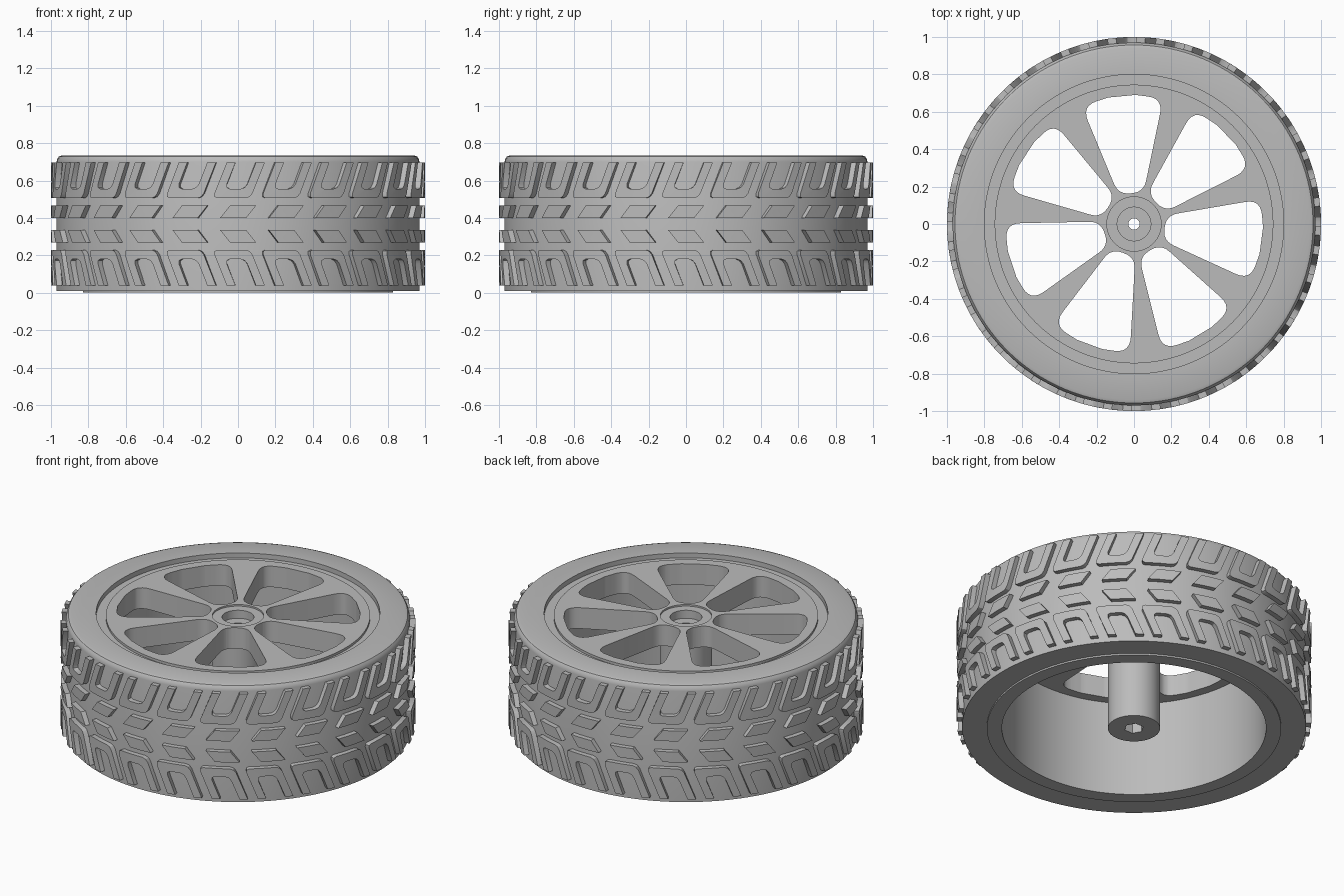
import bpy, bmesh
from math import sin, cos, pi, radians, tau

cube = bpy.data.objects.get("Cube")
if cube:
    bpy.data.objects.remove(cube)

grey = bpy.data.materials.new("plain_grey")
grey.use_nodes = True
colour = (0.5, 0.5, 0.5, 1)
grey.diffuse_color = colour
grey.node_tree.nodes["Principled BSDF"].inputs["Base Color"].default_value = colour


def finish(bm, name):
    bmesh.ops.recalc_face_normals(bm, faces=bm.faces)
    mesh = bpy.data.meshes.new(name)
    bm.to_mesh(mesh)
    bm.free()
    mesh.materials.append(grey)
    obj = bpy.data.objects.new(name, mesh)
    bpy.context.collection.objects.link(obj)
    return obj


def select(obj):
    bpy.ops.object.select_all(action='DESELECT')
    obj.select_set(True)
    bpy.context.view_layer.objects.active = obj


def smooth(obj):
    select(obj)
    bpy.ops.object.shade_smooth_by_angle(angle=radians(30))


def revolve(name, profile, steps=128):
    """Turn a closed (radius, height) outline around z."""
    bm = bmesh.new()
    verts = [bm.verts.new((r, 0, z)) for r, z in profile]
    edges = [bm.edges.new((v, verts[i - 1])) for i, v in enumerate(verts)]
    bmesh.ops.spin(bm, geom=verts + edges, cent=(0, 0, 0), axis=(0, 0, 1),
                   angle=tau, steps=steps, use_merge=True)
    bmesh.ops.remove_doubles(bm, verts=bm.verts, dist=1e-5)
    return finish(bm, name)


def prism(bm, points, z0, z1):
    face = bm.faces.new([bm.verts.new((x, y, z0)) for x, y in points])
    top = bmesh.ops.extrude_face_region(bm, geom=[face])["geom"]
    for v in top:
        if isinstance(v, bmesh.types.BMVert):
            v.co.z = z1


def rounded(points, radii, steps=6):
    """Replace each corner by a small curve."""
    out = []
    n = len(points)
    for i, (p, r) in enumerate(zip(points, radii)):
        if not r:
            out.append(p)
            continue
        ends = []
        for q in (points[i - 1], points[(i + 1) % n]):
            d = ((q[0] - p[0]) ** 2 + (q[1] - p[1]) ** 2) ** 0.5
            ends.append([p[k] + (q[k] - p[k]) * r / d for k in (0, 1)])
        for s in range(steps + 1):
            t = s / steps
            out.append([(1 - t) ** 2 * ends[0][k] + 2 * t * (1 - t) * p[k]
                        + t * t * ends[1][k] for k in (0, 1)])
    return out


# Tyre body with a rounded upper shoulder
tyre = revolve("tyre", [
    (0.80, 0.01), (0.97, 0.01), (0.97, 0.70), (0.966, 0.717),
    (0.957, 0.729), (0.94, 0.735), (0.80, 0.735)])
smooth(tyre)

# Rim barrel, spoked disc and hub in one turned piece
rim = revolve("rim", [
    (0.03, 0), (0.147, 0), (0.147, 0.59), (0.745, 0.59), (0.745, 0),
    (0.83, 0), (0.83, 0.012), (0.80, 0.012), (0.80, 0.705),
    (0.745, 0.705), (0.745, 0.72), (0.145, 0.72), (0.145, 0.71),
    (0.09, 0.71), (0.09, 0.66), (0.03, 0.66)])

# Seven spoke windows and the hexagonal axle socket
bm = bmesh.new()
arc = [(0.69 * cos(radians(a)), 0.69 * sin(radians(a))) for a in (18.5, 6, -6, -18.5)]
window = rounded([(0.165, -0.068), (0.165, 0.068)] + arc,
                 [0.062, 0.062, 0.085, 0, 0, 0.085])
for i in range(7):
    a = radians(95.4) + i * tau / 7
    prism(bm, [(x * cos(a) - y * sin(a), x * sin(a) + y * cos(a)) for x, y in window],
          0.5, 0.8)
prism(bm, [(0.055 * cos(i * pi / 3), 0.055 * sin(i * pi / 3)) for i in range(6)], -0.1, 0.3)
cutter = finish(bm, "window_cutter")
cutter.hide_render = True
cut = rim.modifiers.new("windows", 'BOOLEAN')
cut.object = cutter
cut.solver = 'EXACT'
select(rim)
bpy.ops.object.modifier_apply(modifier=cut.name)
bpy.data.objects.remove(cutter)
smooth(rim)

# Tread blocks: strips between two paths, wrapped round the tyre
COUNT = 24
MIDDLE = 0.3675


def tread(name, path_a, path_b, lean, side):
    """Paths hold (distance round, height above the tyre middle)."""
    bm = bmesh.new()
    for i in range(COUNT):
        start = -pi / 2 + i * tau / COUNT

        def wrap(p):
            a = start + p[0] + lean * p[1]
            return bm.verts.new((0.962 * cos(a), 0.962 * sin(a), MIDDLE + side * p[1]))

        va, vb = [wrap(p) for p in path_a], [wrap(p) for p in path_b]
        faces = [bm.faces.new((va[k], va[k + 1], vb[k + 1], vb[k]))
                 for k in range(len(va) - 1)]
        bmesh.ops.recalc_face_normals(bm, faces=faces)
        raised = bmesh.ops.extrude_face_region(bm, geom=faces, use_keep_orig=True)["geom"]
        for v in raised:
            if isinstance(v, bmesh.types.BMVert):
                v.co.x /= 0.962
                v.co.y /= 0.962
    smooth(finish(bm, name))


def u_path(half, base, top, corner):
    right = [(half - corner, base), (half - corner * 0.3, base + corner * 0.3),
             (half, base + corner), (half, top)]
    return [(-s, z) for s, z in reversed(right)] + [(0, base)] + right


SHIFT = -0.09
outer = [(s + SHIFT, z) for s, z in u_path(0.102, 0.138, 0.328, 0.025)]
inner = [(s + SHIFT, z) for s, z in u_path(0.055, 0.188, 0.328, 0.025)]
low = [(s - 0.052, 0.033) for s in (-0.07, 0, 0.07)]
high = [(s - 0.052, 0.098) for s in (-0.07, 0, 0.07)]
for label, side in (("upper", 1), ("lower", -1)):
    tread(label + "_shoulder_tread", outer, inner, 0.4, side)
    tread(label + "_centre_tread", low, high, 0.8, side)
